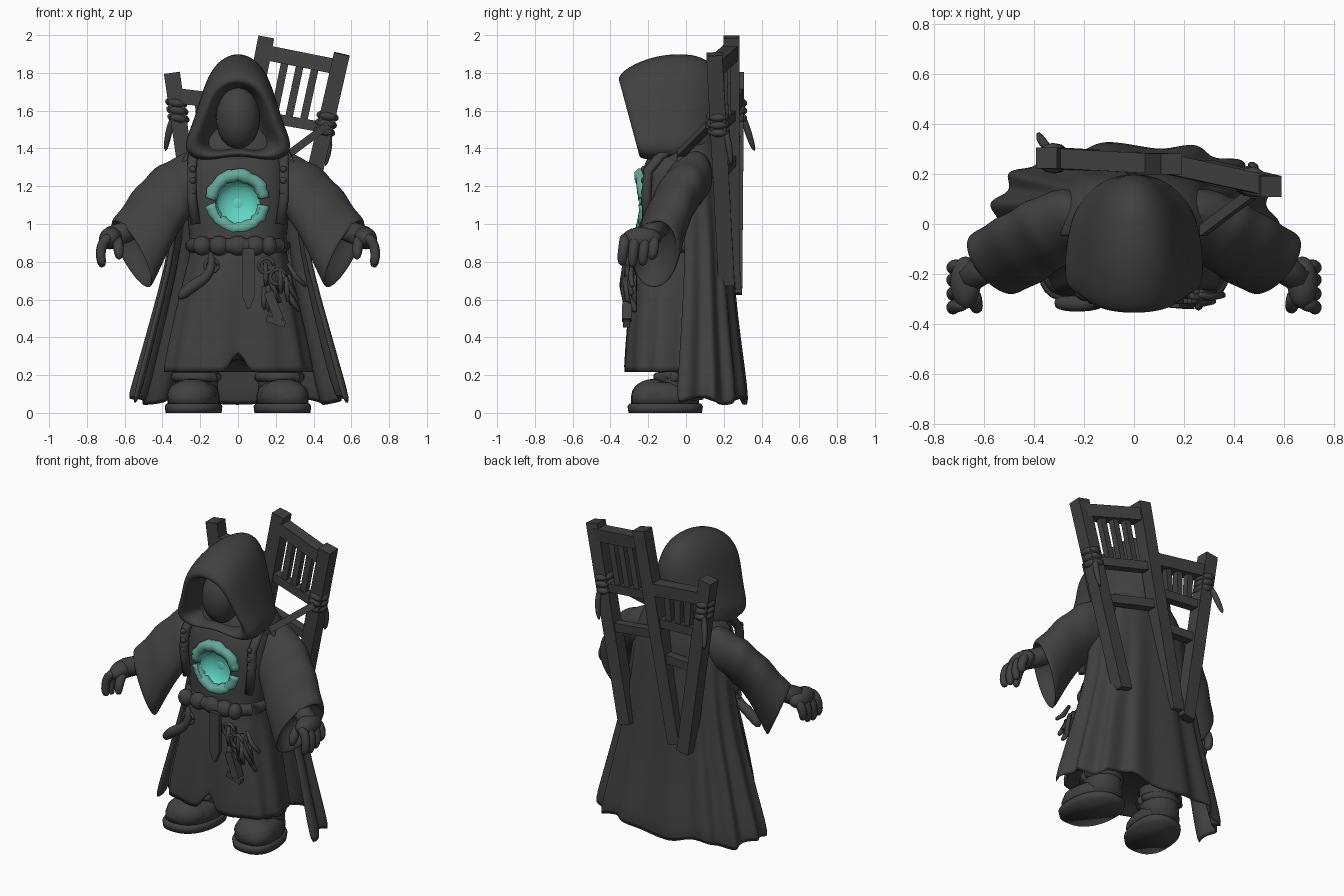
import bpy, bmesh, math, random
from mathutils import Vector, Matrix

if "Cube" in bpy.data.objects:
    bpy.data.objects.remove(bpy.data.objects["Cube"])
random.seed(4)
V = Vector

def material(name, c):
    m = bpy.data.materials.new(name)
    m.diffuse_color = (*c, 1)
    m.use_nodes = True
    m.node_tree.nodes["Principled BSDF"].inputs["Base Color"].default_value = m.diffuse_color
    return m

CLOTH = material("charcoal", (0.052, 0.052, 0.052))
RIM = material("dull teal", (0.13, 0.40, 0.33))
GLOW = material("bright teal", (0.12, 0.68, 0.55))

def finish(name, bm, mat, smooth=True, sub=0, thick=0):
    bmesh.ops.recalc_face_normals(bm, faces=bm.faces)
    me = bpy.data.meshes.new(name)
    bm.to_mesh(me)
    bm.free()
    for p in me.polygons:
        p.use_smooth = smooth
    me.materials.append(mat)
    ob = bpy.data.objects.new(name, me)
    bpy.context.collection.objects.link(ob)
    if thick:
        ob.modifiers.new("thickness", 'SOLIDIFY').thickness = thick
    if sub:
        s = ob.modifiers.new("smooth", 'SUBSURF')
        s.levels = s.render_levels = sub
    return ob

def loft(name, rings, mat=CLOTH, closed=True, caps=True, **kw):
    bm = bmesh.new()
    rows = [[bm.verts.new(p) for p in r] for r in rings]
    n = len(rows[0])
    for a, b in zip(rows, rows[1:]):
        for i in range(n if closed else n - 1):
            j = (i + 1) % n
            bm.faces.new((a[i], a[j], b[j], b[i]))
    if caps and closed:
        bm.faces.new(rows[0])
        bm.faces.new(rows[-1])
    return finish(name, bm, mat, **kw)

def tube(name, pts, radii, mat=CLOTH, n=8, **kw):
    pts = [V(p) for p in pts]
    if not isinstance(radii, (list, tuple)):
        radii = [radii] * len(pts)
    rings = []
    for i, p in enumerate(pts):
        t = (pts[min(i + 1, len(pts) - 1)] - pts[max(i - 1, 0)]).normalized()
        u = t.cross(V((0, 1, 0)) if abs(t.y) < 0.9 else V((1, 0, 0))).normalized()
        v = t.cross(u)
        rings.append([p + radii[i] * (math.cos(a) * u + math.sin(a) * v)
                      for a in (2 * math.pi * (k + 0.5) / n for k in range(n))])
    return loft(name, rings, mat, **kw)

def beam(name, p, q, w):
    return tube(name, [p, q], w * 0.707, n=4, smooth=False)

def ball(name, loc, rad, mat=CLOTH, rot=(0, 0, 0), seg=24):
    bm = bmesh.new()
    m = Matrix.Translation(loc)
    for a, ax in zip(rot, 'XYZ'):
        m = m @ Matrix.Rotation(a, 4, ax)
    bmesh.ops.create_uvsphere(bm, u_segments=seg, v_segments=seg // 2, radius=1,
                              matrix=m @ Matrix.Diagonal((*rad, 1)))
    return finish(name, bm, mat)

def spow(v, e):
    return math.copysign(abs(v) ** e, v)

# robe: rows of height, half width, front y, back y, fold depth
robe = [(.28, .30, -.24, .08, 0), (.205, .385, -.32, .12, .03), (.215, .395, -.33, .12, .03),
        (.42, .355, -.315, .12, .025), (.62, .31, -.30, .13, .02), (.80, .265, -.28, .14, .012),
        (.88, .25, -.255, .14, 0), (1.0, .265, -.255, .15, 0), (1.15, .28, -.25, .16, 0),
        (1.28, .275, -.235, .17, 0), (1.37, .25, -.20, .16, 0), (1.46, .17, -.10, .13, 0)]
rings = []
for z, w, yf, yb, fold in robe:
    r = []
    for k in range(72):
        a = 2 * math.pi * k / 72
        f = 1 + fold * math.cos(11 * a + 1)
        x = w * f * spow(math.cos(a), .8)
        y = (yf + yb) / 2 + (yb - yf) / 2 * f * spow(math.sin(a), .8)
        slit = max(0, 1 - abs(x) / .055) if y < 0 and z < .6 else 0
        r.append((x, y + .06 * slit * (.7 - z), z + slit * .15 * (z < .3)))
    rings.append(r)
robe_ob = loft("robe", rings, sub=1)

# hollow in the chest with a glowing dish inside
cutter = ball("dish_cutter", (0, -.26, 1.11), (.122, .09, .122), seg=32)
cutter.hide_render = True
cutter.display_type = 'WIRE'
cut = robe_ob.modifiers.new("hollow", 'BOOLEAN')
cut.operation, cut.object = 'DIFFERENCE', cutter
dish = []
for k in range(1, 9):
    a = math.pi / 2 * k / 8
    dish.append([(.118 * math.sin(a) * math.cos(t), -.25 + .072 * math.cos(a), 1.11 + .118 * math.sin(a) * math.sin(t))
                 for t in (2 * math.pi * j / 32 for j in range(32))])
bowl = loft("chest_dish", dish, GLOW, caps=False)
bowl.data.flip_normals()
ball("dish_centre", (0, -.178, 1.11), (.03, .004, .03), GLOW)

# broken rim around the dish
for name, a0, r, y0 in (("upper_rim", 8, .036, -.238), ("lower_rim", 186, .034, -.232)):
    pts, rad = [], []
    for k in range(19):
        a = math.radians(a0 + 166 * k / 18)
        R = .14 + random.uniform(-.006, .006)
        x = R * math.cos(a)
        pts.append((x, y0 + .8 * x * x, 1.118 + R * math.sin(a)))
        rad.append(r + random.uniform(-.004, .004))
    tube(name, pts, rad, RIM)

# cloak: open half wrap, rows of height, half width, edge y, depth, fold depth
cloak = [(.055, .575, -.01, .335, .045), (.25, .52, .0, .30, .045), (.50, .455, .01, .258, .04),
         (.75, .39, .02, .228, .03), (1.0, .345, .02, .207, .02), (1.2, .33, .0, .215, .01),
         (1.33, .31, -.02, .22, 0), (1.41, .25, -.02, .20, 0), (1.5, .16, .0, .15, 0)]
rings = []
for z, w, y0, d, fold in cloak:
    r = []
    for k in range(61):
        a = math.radians(-6 + 192 * k / 60)
        f = 1 + fold * math.cos(15 * a)
        r.append((w * f * spow(math.cos(a), .75), y0 + d * f * spow(math.sin(a), .85),
                  z + .02 * math.sin(7 * a) * (z < .1)))
    rings.append(r)
loft("cloak", rings, closed=False, thick=.025, sub=1)

# hood: half outline (x, height fraction), rows of base y, slope, top z, bottom z, width
half = [(.0, 1), (.10, .94), (.165, .79), (.205, .57), (.24, .36), (.285, .17), (.26, .04), (.17, .0), (.08, .03)]
outline = half + [(0, .05)] + [(-x, z) for x, z in half[:0:-1]]
hood = [(-.05, .1, 1.70, 1.40, .5), (-.17, .25, 1.735, 1.39, .6), (-.245, .28, 1.745, 1.375, .74),
        (-.25, .27, 1.78, 1.345, .93), (-.20, .23, 1.84, 1.335, 1.02), (-.09, .13, 1.905, 1.33, 1.0),
        (.03, .05, 1.915, 1.33, .92), (.12, .02, 1.89, 1.33, .72), (.18, 0, 1.80, 1.35, .42), (.2, 0, 1.66, 1.42, .12)]
loft("hood", [[(x * w, y - s * h * (zt - zb), zb + h * (zt - zb)) for x, h in outline]
              for y, s, zt, zb, w in hood], sub=2)
ball("face", (0, -.17, 1.565), (.118, .12, .17))

# gathered collar where the hood meets the shoulders
loft("collar", [[(w * math.cos(a), yc + d * math.sin(a), z) for a in (2 * math.pi * k / 32 for k in range(32))]
                for z, w, yc, d in ((1.28, .27, -.01, .19), (1.34, .275, -.01, .20), (1.40, .25, -.01, .19),
                                    (1.46, .23, .0, .17), (1.54, .20, .03, .13))], sub=1)

# belt, knot and hanging gear
belt = []
for k in range(49):
    a = 2 * math.pi * k / 48
    belt.append((.24 * spow(math.cos(a), .8), -.06 + .205 * spow(math.sin(a), .8), .885))
tube("belt", belt, .04)
for x, s in ((-.19, .05), (-.10, .055), (.0, .06), (.09, .055), (.165, .04)):
    ball("belt_knot", (x, -.265, .885), (s, .045, .052))
tube("horn", [(-.15, -.31, .86), (-.13, -.315, .78), (-.17, -.32, .71), (-.25, -.32, .67), (-.32, -.315, .60)],
     [.02, .025, .032, .038, .028], sub=1)
loft("belt_tail", [[(.055 + i * w, y, z) for i, y in ((-1, -.325), (1, -.325), (1, -.30), (-1, -.30))]
                   for z, w in ((.87, .035), (.62, .035), (.55, .006))], smooth=False)
for cx, cz, R in ((-.14, .78, .035), (.15, .78, .04), (.21, .72, .04)):
    tube("key_ring", [(cx + R * math.cos(k * math.pi / 6), -.31, cz + R * math.sin(k * math.pi / 6))
                      for k in range(13)], .011, n=6)
for k in range(20):
    x, z = random.uniform(.13, .28), random.uniform(.64, .80)
    y = random.uniform(-.325, -.27)
    dx = random.uniform(-.02, .10)
    tube("key", [(x, y, z), (x + dx * .4, y - .008, z - .07), (x + dx, y, z - random.uniform(.12, .16))],
         [.011, .016, .012], n=6)
beam("tag", (.16, -.31, .64), (.22, -.315, .49), .05)
beam("tag_foot", (.15, -.315, .50), (.25, -.315, .47), .035)

for s in (-1, 1):
    # sleeve: rows of top point, bottom point, half depth
    rows = [((.14, .04, 1.42), (.16, .03, 1.08), .13), ((.29, .03, 1.375), (.23, -.02, 1.06), .15),
            ((.36, .01, 1.325), (.27, -.04, 1.04), .132), ((.43, -.015, 1.305), (.30, -.07, 1.0), .15),
            ((.475, -.04, 1.235), (.335, -.10, .95), .133), ((.545, -.075, 1.185), (.37, -.13, .88), .148),
            ((.59, -.11, 1.09), (.42, -.15, .78), .138), ((.655, -.15, 1.03), (.475, -.17, .655), .145),
            ((.65, -.155, 1.0), (.485, -.175, .67), .125), ((.57, -.12, 1.03), (.43, -.14, .84), .08)]
    side = V((.45, .89, 0))
    rings = []
    for t, b, d in rows:
        t, b = V(t), V(b)
        ring = []
        for k in range(20):
            a = 2 * math.pi * k / 20
            p = (t + b) / 2 + (t - b) / 2 * math.cos(a) * 1.03 + side * d * math.sin(a)
            ring.append((s * p.x, p.y, p.z))
        rings.append(ring)
    loft("sleeve", rings, sub=2)

    # hand with curled fingers
    tube("wrist", [(s * .52, -.13, 1.0), (s * .60, -.18, .955), (s * .67, -.22, .93)], [.06, .058, .06], n=12)
    ball("palm", (s * .675, -.235, .925), (.062, .105, .058), rot=(0, s * .5, 0))
    for i, y in enumerate((-.325, -.27, -.215, -.165)):
        drop = (.01, 0, .01, .04)[i]
        tube("finger", [(s * .67, y * .9 - .03, .94), (s * .715, y, .91), (s * .73, y - .01, .85),
                        (s * .722, y - .015, .79 + drop), (s * .715, y - .01, .77 + drop)],
             [.030, .031, .030, .027, .014], sub=1)
    tube("thumb", [(s * .64, -.27, .93), (s * .635, -.32, .89), (s * .63, -.34, .84), (s * .63, -.335, .81)],
         [.032, .032, .028, .014], sub=1)

    # boot: sole, toe, leg and folded cuff
    for name, scale in (("boot_sole", [(0, .97), (.035, 1), (.05, .94)]),
                        ("boot_base", [(.045, .9), (.09, .9), (.13, .82), (.16, .6)])):
        loft(name, [[(s * (.235 + f * .15 * spow(math.cos(a), .8) - .025 * math.sin(a)),
                      -.11 + f * .20 * spow(math.sin(a), .85), z)
                     for a in (2 * math.pi * k / 28 for k in range(28))] for z, f in scale])
    ball("boot_toe", (s * .245, -.17, .09), (.13, .12, .09))
    tube("boot_leg", [(s * .22, -.02, .06), (s * .22, -.03, .17), (s * .22, -.04, .36)], [.115, .115, .12], n=20)
    tube("boot_cuff", [(s * .22 + .108 * math.cos(k * math.pi / 10), -.04 + .108 * math.sin(k * math.pi / 10), .19)
                       for k in range(21)], .027)

    # harness strap with studs over each shoulder
    tube("harness_strap", [(s * .225, -.205, 1.0), (s * .245, -.21, 1.15), (s * .245, -.20, 1.28),
                           (s * .24, -.13, 1.37), (s * .22, .0, 1.42)], .028)
    for z in (1.17, 1.23, 1.29):
        ball("stud", (s * .24, -.225, z), (.018, .014, .018), seg=10)

# broken wooden frame on the back: three posts, rails and slats
POST = {'R': (V((.55, .15, 1.90)), V((.27, .215, .68))),
        'M': (V((.15, .24, 1.99)), V((-.11, .245, .66))),
        'L': (V((-.35, .265, 1.80)), V((-.18, .255, .63)))}
def at(post, z):
    a, b = POST[post]
    return a.lerp(b, (a.z - z) / (a.z - b.z))
for a, b in POST.values():
    beam("frame_post", a, b, .085)
for p, q, rails in (('M', 'R', ((1.91, 1.83), (1.58, 1.51), (1.34, 1.27))),
                    ('M', 'L', ((1.63, 1.68), (1.42, 1.44), (1.2, 1.2)))):
    for i, (zp, zq) in enumerate(rails):
        beam("frame_rail", at(p, zp), at(q, zq), .08 if i == 0 else .055)
    for f in (.3, .5, .7):
        ends = [at(p, zp).lerp(at(q, zq), f) for zp, zq in rails[:2]]
        beam("frame_slat", ends[0], ends[1], .04)

# lashings and cord tails
for post, zs in (('R', (1.49, 1.53, 1.57)), ('L', (1.56, 1.60, 1.64))):
    for z in zs:
        ball("lashing", at(post, z), (.062, .062, .03), rot=(0, .2, 0), seg=14)
beam("carry_strap", (.47, .12, 1.52), (.27, -.03, 1.37), .04)
tube("cord_tail", [(.47, .20, 1.52), (.49, .23, 1.42), (.46, .24, 1.30)], [.018, .022, .012], sub=1)
tube("cord_tail", [(-.34, .30, 1.58), (-.37, .33, 1.48), (-.385, .365, 1.38)], [.018, .022, .012], sub=1)
